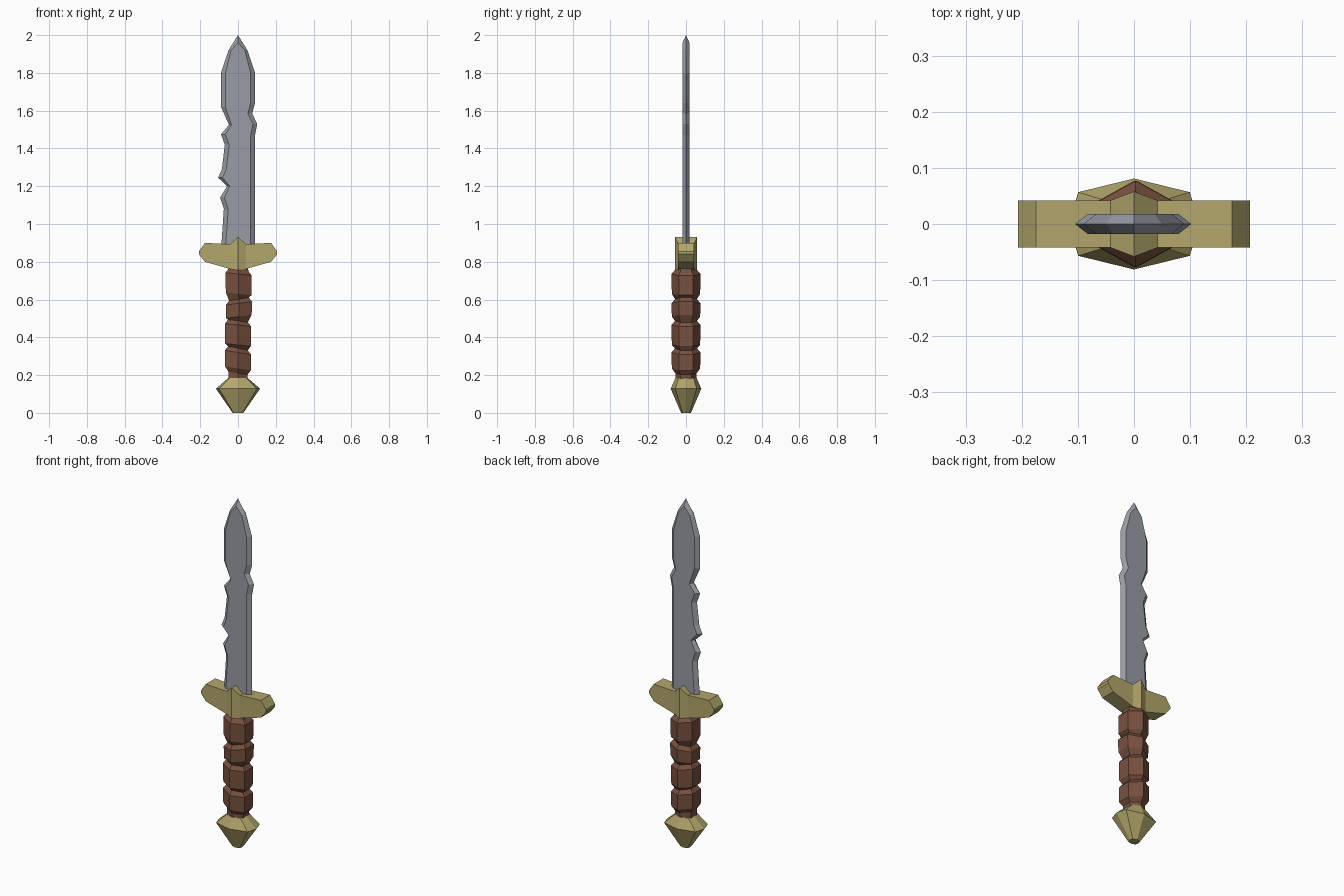
import bpy, bmesh

cube = bpy.data.objects.get("Cube")
if cube:
    bpy.data.objects.remove(cube, do_unlink=True)


def material(name, rgb):
    mat = bpy.data.materials.new(name)
    mat.use_nodes = True
    mat.diffuse_color = (*rgb, 1)
    mat.node_tree.nodes["Principled BSDF"].inputs["Base Color"].default_value = (*rgb, 1)
    return mat


steel = material("steel grey", (0.32, 0.335, 0.38))
brass = material("dull brass", (0.45, 0.385, 0.15))
leather = material("brown leather", (0.19, 0.083, 0.051))


def finish(bm, name, mat):
    bmesh.ops.recalc_face_normals(bm, faces=bm.faces[:])
    mesh = bpy.data.meshes.new(name)
    bm.to_mesh(mesh)
    bm.free()
    mesh.materials.append(mat)
    obj = bpy.data.objects.new(name, mesh)
    bpy.context.collection.objects.link(obj)
    return obj


def loft(name, rings, mat):
    """Skin a list of equal-length point rings and cap both ends."""
    bm = bmesh.new()
    loops = [[bm.verts.new(p) for p in ring] for ring in rings]
    for a, b in zip(loops, loops[1:]):
        for i in range(len(a)):
            j = (i + 1) % len(a)
            bm.faces.new((a[i], a[j], b[j], b[i]))
    bm.faces.new(loops[0])
    bm.faces.new(loops[-1])
    return finish(bm, name, mat)


# Blade: nicked outline at the cutting edge, inset flat on each side
right_edge = [(0.09, 0.86), (0.09, 1.47), (0.102, 1.53), (0.075, 1.585),
              (0.09, 1.64), (0.09, 1.80), (0.05, 1.92)]
left_edge = [(-0.05, 1.92), (-0.09, 1.80), (-0.09, 1.62), (-0.048, 1.525),
             (-0.09, 1.475), (-0.07, 1.42), (-0.085, 1.29), (-0.105, 1.245),
             (-0.058, 1.20), (-0.095, 1.14), (-0.075, 1.08), (-0.09, 0.86)]
outline = right_edge + [(0, 2.0)] + left_edge


def inset(x, z):
    if x == 0:
        return 0, z - 0.04
    step = 0.014 if abs(x) < 0.06 else 0.023
    return x - step * (1 if x > 0 else -1), z


def flat(y):
    return [(px, y, pz) for px, pz in (inset(x, z) for x, z in outline)]


loft("blade", [flat(-0.018), [(x, 0, z) for x, z in outline], flat(0.018)], steel)

# Crossguard: rectangular sections along x, ridged in the middle
half = [(0.207, 0.84, 0.855, 0.042), (0.175, 0.80, 0.90, 0.042),
        (0.042, 0.762, 0.893, 0.042)]
sections = [(-x, lo, hi, y) for x, lo, hi, y in half]
sections += [(0, 0.755, 0.932, 0.058)] + half[::-1]
loft("crossguard", [[(x, -y, lo), (x, y, lo), (x, y, hi), (x, -y, hi)]
                    for x, lo, hi, y in sections], brass)


# Grip: bulging leather bands with tilted necks, six sided
def hexagon(z, size, shift, tilt):
    pts = [(0, -1), (0.9, -0.5), (0.9, 0.5), (0, 1), (-0.9, 0.5), (-0.9, -0.5)]
    return [(px * size + shift, py * size, z + tilt * px) for px, py in pts]


bands = [(0.235, 0.32, 0.0, -0.012), (0.36, 0.465, 0.0, -0.008),
         (0.51, 0.58, 0.005, 0.010), (0.63, 0.735, 0.003, -0.008)]
rings = [hexagon(0.17, 0.056, 0, 0), hexagon(0.21, 0.056, 0, -0.008)]
for low, high, shift, tilt in bands:
    rings += [hexagon(low, 0.075, shift, tilt), hexagon(high, 0.077, shift, tilt),
              hexagon(high + 0.022, 0.058, shift, tilt)]
rings.append(hexagon(0.78, 0.056, 0, 0))
loft("grip", rings, leather)


# Pommel: eight-sided faceted cone
def octagon(z, rx, ry):
    pts = [(0, -1), (0.85, -0.7), (1, 0), (0.85, 0.7),
           (0, 1), (-0.85, 0.7), (-1, 0), (-0.85, -0.7)]
    return [(px * rx, py * ry, z) for px, py in pts]


loft("pommel", [octagon(0, 0.028, 0.026), octagon(0.128, 0.117, 0.081),
                octagon(0.186, 0.05, 0.056)], brass)
